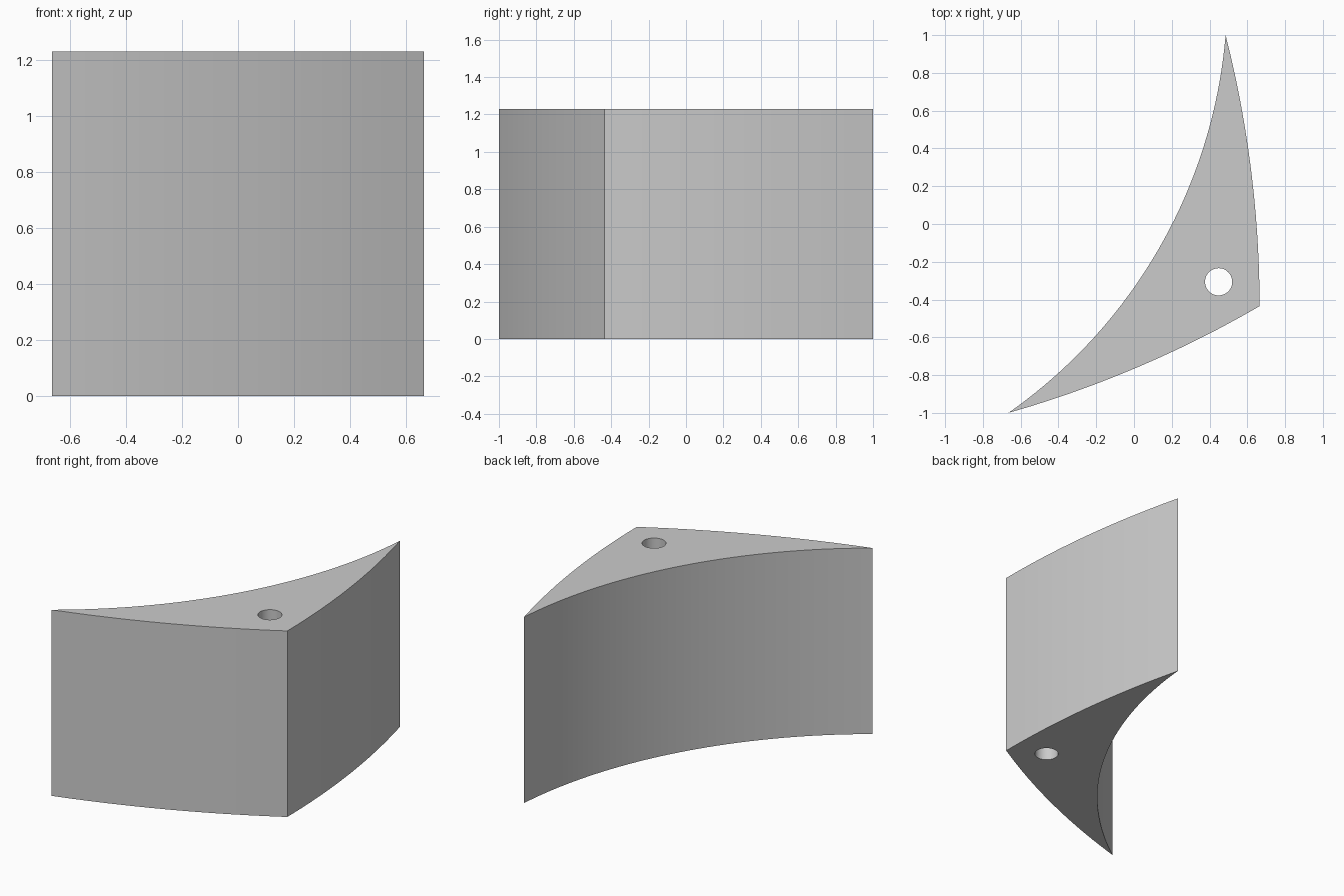
import bpy, bmesh, math
from mathutils import Vector

cube = bpy.data.objects.get("Cube")
if cube:
    bpy.data.objects.remove(cube, do_unlink=True)

HEIGHT = 1.23
grey = bpy.data.materials.new("plain grey")
grey.use_nodes = True
colour = (0.6, 0.6, 0.6, 1)
grey.diffuse_color = colour
grey.node_tree.nodes["Principled BSDF"].inputs["Base Color"].default_value = colour


def arc(a, b, sagitta, steps):
    """Points from a up to (not including) b, bulging right of travel by sagitta."""
    a, b = Vector(a), Vector(b)
    chord = b - a
    half = chord.length / 2
    along = chord.normalized()
    side = Vector((along.y, -along.x))
    radius = (half ** 2 + sagitta ** 2) / (2 * sagitta)
    centre = (a + b) / 2 + side * (sagitta - radius)
    sweep = math.asin(half / radius)
    points = []
    for i in range(steps):
        t = sweep * (2 * i / steps - 1)
        points.append(centre + radius * (along * math.sin(t) + side * math.cos(t)))
    return points


def prism(name, outline, bottom, top):
    """Upright solid with the given counter-clockwise outline."""
    bm = bmesh.new()
    base = bm.faces.new([bm.verts.new((p.x, p.y, bottom)) for p in outline])
    cap = bmesh.ops.extrude_face_region(bm, geom=[base])["geom"]
    verts = [g for g in cap if isinstance(g, bmesh.types.BMVert)]
    bmesh.ops.translate(bm, verts=verts, vec=(0, 0, top - bottom))
    bmesh.ops.recalc_face_normals(bm, faces=bm.faces)
    mesh = bpy.data.meshes.new(name)
    bm.to_mesh(mesh)
    bm.free()
    mesh.materials.append(grey)
    obj = bpy.data.objects.new(name, mesh)
    bpy.context.collection.objects.link(obj)
    return obj


# Curved wedge: two gently bulging outer walls and one hollow inner wall
left_tip, corner, back_tip = (-0.665, -1), (0.665, -0.435), (0.485, 1)
outline = arc(left_tip, corner, 0.045, 12) + arc(corner, back_tip, 0.045, 12)
inner = arc(left_tip, back_tip, 0.257, 40)
outline += [Vector(back_tip)] + inner[:0:-1]
block = prism("wedge_block", outline, 0, HEIGHT)

# Round hole straight through, near the blunt corner
circle = [Vector((0.448 + 0.072 * math.cos(a), -0.306 + 0.072 * math.sin(a)))
          for a in (math.tau * i / 48 for i in range(48))]
cutter = prism("hole_cutter", circle, -0.1, HEIGHT + 0.1)
cutter.hide_render = True

bpy.ops.object.select_all(action='DESELECT')
block.select_set(True)
bpy.context.view_layer.objects.active = block
drill = block.modifiers.new("drill", 'BOOLEAN')
drill.object = cutter
drill.operation = 'DIFFERENCE'
drill.solver = 'EXACT'
bpy.ops.object.modifier_apply(modifier=drill.name)
bpy.data.objects.remove(cutter, do_unlink=True)
bpy.ops.object.shade_smooth_by_angle(angle=math.radians(30))
